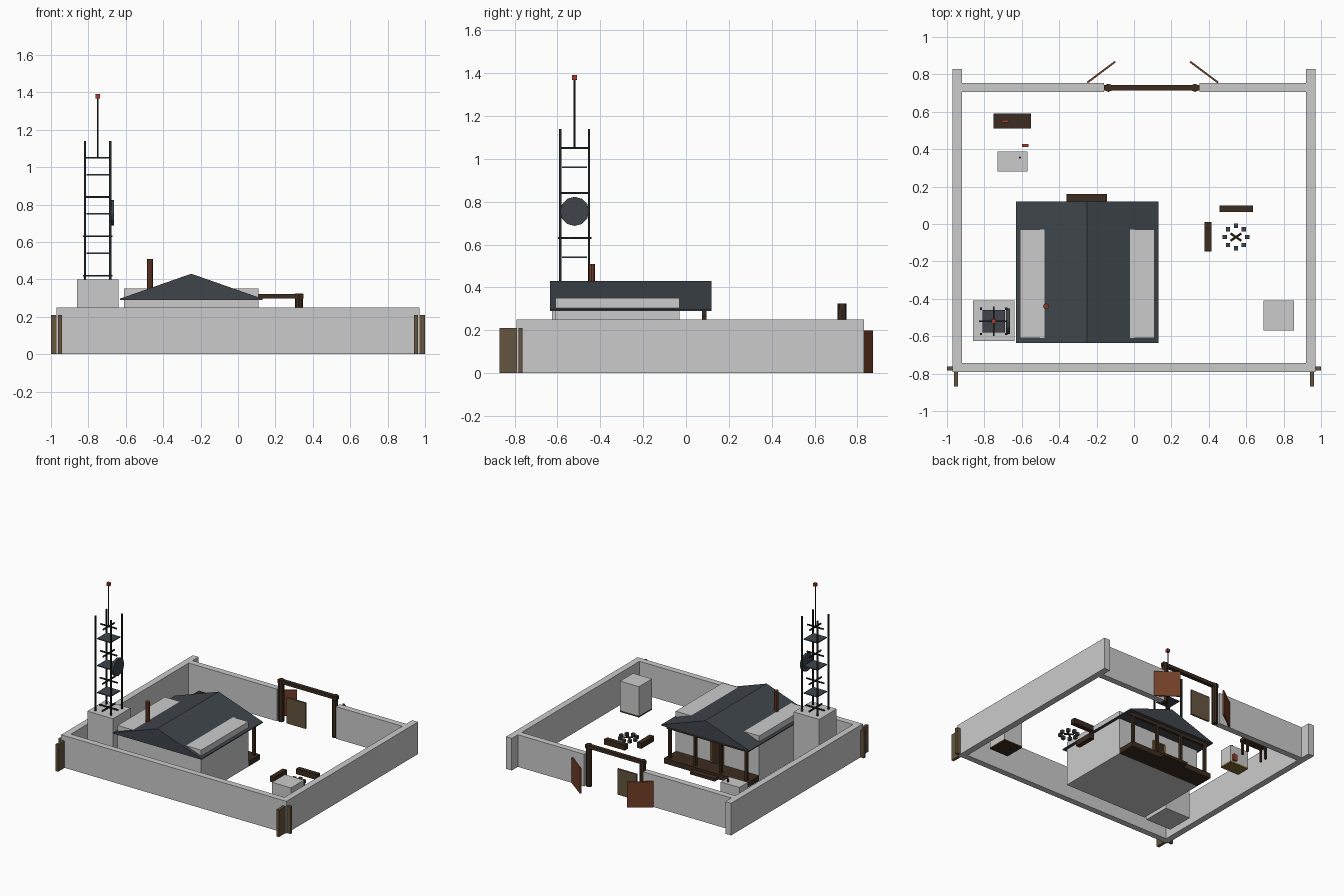
import bpy, math
from mathutils import Vector

if "Cube" in bpy.data.objects:
    bpy.data.objects.remove(bpy.data.objects["Cube"])


def mat(name, r, g, b):
    m = bpy.data.materials.new(name)
    m.diffuse_color = (r, g, b, 1)
    m.use_nodes = True
    m.node_tree.nodes["Principled BSDF"].inputs["Base Color"].default_value = m.diffuse_color
    return m


WOOD = mat("dark_wood", 0.045, 0.025, 0.014)
BOARD = mat("weathered_board", 0.13, 0.09, 0.05)
RUST = mat("rust", 0.17, 0.05, 0.022)
SLATE = mat("slate", 0.05, 0.06, 0.07)
STEEL = mat("dark_steel", 0.018, 0.02, 0.022)
RED = mat("red", 0.35, 0.05, 0.03)
OLIVE = mat("olive_trim", 0.22, 0.15, 0.04)


def mesh(name, verts, faces, m=None):
    me = bpy.data.meshes.new(name)
    me.from_pydata(verts, [], faces)
    ob = bpy.data.objects.new(name, me)
    bpy.context.collection.objects.link(ob)
    if m:
        me.materials.append(m)
    return ob


def box(name, x, y, z, m=None):
    """Box from (min, max) ranges, origin at its centre."""
    c = Vector(((x[0] + x[1]) / 2, (y[0] + y[1]) / 2, (z[0] + z[1]) / 2))
    v = [Vector((a, b, d)) - c for a in x for b in y for d in z]
    f = [(0, 1, 3, 2), (4, 6, 7, 5), (0, 4, 5, 1), (2, 3, 7, 6), (0, 2, 6, 4), (1, 5, 7, 3)]
    ob = mesh(name, v, f, m)
    ob.location = c
    return ob


def cbox(name, c, s, m=None, rz=0):
    ob = box(name, *[(c[i] - s[i] / 2, c[i] + s[i] / 2) for i in range(3)], m)
    ob.rotation_euler.z = rz
    return ob


def cyl(name, p, q, r, n, m=None):
    """Flat-shaded cylinder from point p to point q."""
    p, q = Vector(p), Vector(q)
    bpy.ops.mesh.primitive_cylinder_add(vertices=n, radius=r, depth=(q - p).length, location=(p + q) / 2)
    ob = bpy.context.object
    ob.name = name
    ob.rotation_euler = (q - p).to_track_quat('Z', 'Y').to_euler()
    if m:
        ob.data.materials.append(m)
    return ob


# Perimeter walls
H = (0, 0.25)
box("front_wall", (-0.97, 0.97), (-0.79, -0.742), H)
box("back_wall_left", (-0.92, -0.16), (0.707, 0.755), H)
box("back_wall_right", (0.35, 0.92), (0.707, 0.755), H)
for s, side in ((-1, "left"), (1, "right")):
    box("side_wall_" + side, sorted((s * 0.92, s * 0.97)), (-0.79, 0.83), H)
    # Corner boards with a small bolt
    box("corner_board_" + side, sorted((s * 0.94, s * 1.0)), (-0.782, -0.762), (0, 0.21), BOARD)
    box("corner_fin_" + side, sorted((s * 0.94, s * 0.962)), (-0.87, -0.77), (0, 0.21), BOARD)

# Gateway: posts, beam, inner leaf and two open doors
for x in (-0.137, 0.326):
    cyl("gate_post", (x, 0.728, 0), (x, 0.728, 0.325), 0.022, 8, WOOD)
box("gate_beam", (-0.16, 0.35), (0.713, 0.743), (0.297, 0.323), WOOD)
box("gate_leaf", (-0.085, 0.08), (0.717, 0.731), (0, 0.20), BOARD)
for x0, x1 in ((-0.25, -0.10), (0.45, 0.30)):
    dx, dy = x1 - x0, 0.112
    cbox("gate_door", ((x0 + x1) / 2, 0.812, 0.1), (math.hypot(dx, dy), 0.01, 0.2), RUST, math.atan2(dy, dx))

# House body and solid gable roof
box("house_body", (-0.61, 0.11), (-0.61, -0.03), (0, 0.35))
prof = [(-0.63, 0.29), (0.13, 0.29), (0.13, 0.297), (-0.25, 0.43), (-0.63, 0.297)]
rv = [(x, y, z) for y in (-0.635, 0.12) for x, z in prof]
rf = [(0, 1, 2, 3, 4), (9, 8, 7, 6, 5)] + [(i, i + 5, (i + 1) % 5 + 5, (i + 1) % 5) for i in range(5)]
mesh("roof", rv, rf, SLATE)
cyl("chimney", (-0.47, -0.44, 0.33), (-0.47, -0.44, 0.51), 0.016, 8, RUST)

# Porch
box("porch_floor", (-0.61, 0.11), (-0.03, 0.115), (0, 0.04), WOOD)
box("porch_step", (-0.36, -0.145), (0.115, 0.16), (0, 0.02), WOOD)
for i in range(4):
    cbox("porch_post", (-0.58 + 0.22 * i, 0.085, 0.165), (0.02, 0.02, 0.25), WOOD)
box("porch_beam", (-0.6, 0.1), (0.075, 0.095), (0.265, 0.29), WOOD)
# Door and window trims on the porch wall
box("door", (-0.295, -0.205), (-0.03, -0.022), (0.04, 0.21), WOOD)
for x in (-0.3, -0.2):
    cbox("door_trim", (x, -0.025, 0.127), (0.01, 0.014, 0.175), OLIVE)
box("door_header", (-0.305, -0.195), (-0.03, -0.018), (0.21, 0.22), OLIVE)

# Antenna tower on its plinth
TX, TY = -0.75, -0.52
box("tower_plinth", (-0.86, -0.64), (-0.625, -0.41), (0, 0.40))
for sx in (-1, 1):
    for sy in (-1, 1):
        cbox("tower_leg", (TX + sx * 0.067, TY + sy * 0.067, 0.77), (0.011, 0.011, 0.74), STEEL)
for z, h in ((0.42, 0.08), (0.63, 0.078), (0.84, 0.072), (1.05, 0.07)):
    cbox("tower_bar_x", (TX, TY, z), (2 * h, 0.009, 0.009), STEEL)
    cbox("tower_bar_y", (TX, TY, z), (0.009, 2 * h, 0.009), STEEL)
for z in (0.54, 0.75, 0.96):
    cbox("tower_platform", (TX, TY, z), (0.118, 0.118, 0.007), SLATE)
cyl("mast", (TX, TY, 1.05), (TX, TY, 1.37), 0.004, 6, STEEL)
cbox("beacon", (TX, TY, 1.379), (0.022, 0.022, 0.024), RED)
cyl("dish", (-0.684, TY, 0.755), (-0.664, TY, 0.755), 0.068, 12, SLATE)

# Storage hut in the right corner
box("hut", (0.692, 0.855), (-0.57, -0.41), (0.012, 0.24))
box("hut_base", (0.692, 0.855), (-0.57, -0.41), (0, 0.012), WOOD)

# Generator with exhaust and fuel can
box("generator", (-0.73, -0.57), (0.28, 0.387), (0.012, 0.14))
box("generator_base", (-0.73, -0.57), (0.28, 0.387), (0, 0.012), OLIVE)
cyl("exhaust", (-0.61, 0.355, 0.13), (-0.61, 0.355, 0.165), 0.006, 6, STEEL)
cbox("fuel_can", (-0.582, 0.42, 0.025), (0.034, 0.016, 0.05), RED)

# Work table with a tool on top
box("table_top", (-0.75, -0.552), (0.51, 0.59), (0.1, 0.125), WOOD)
for x in (-0.735, -0.567):
    for y in (0.523, 0.577):
        cbox("table_leg", (x, y, 0.05), (0.014, 0.014, 0.1), WOOD)
cbox("table_tool", (-0.69, 0.55, 0.131), (0.036, 0.014, 0.012), RED)

# Campfire ring, logs and benches
FX, FY = 0.545, -0.07
for i in range(8):
    a = i * math.pi / 4
    cbox("fire_stone", (FX + 0.06 * math.cos(a), FY + 0.06 * math.sin(a), 0.012), (0.023, 0.023, 0.024), SLATE)
for a in (0.6, -0.6):
    d = Vector((math.cos(a), math.sin(a), 0)) * 0.035
    c = Vector((FX, FY, 0.015))
    cyl("fire_log", c - d, c + d, 0.007, 6, WOOD)
box("bench_back", (0.457, 0.635), (0.063, 0.1), (0, 0.042), WOOD)
box("bench_side", (0.378, 0.415), (-0.147, 0.01), (0, 0.042), WOOD)
